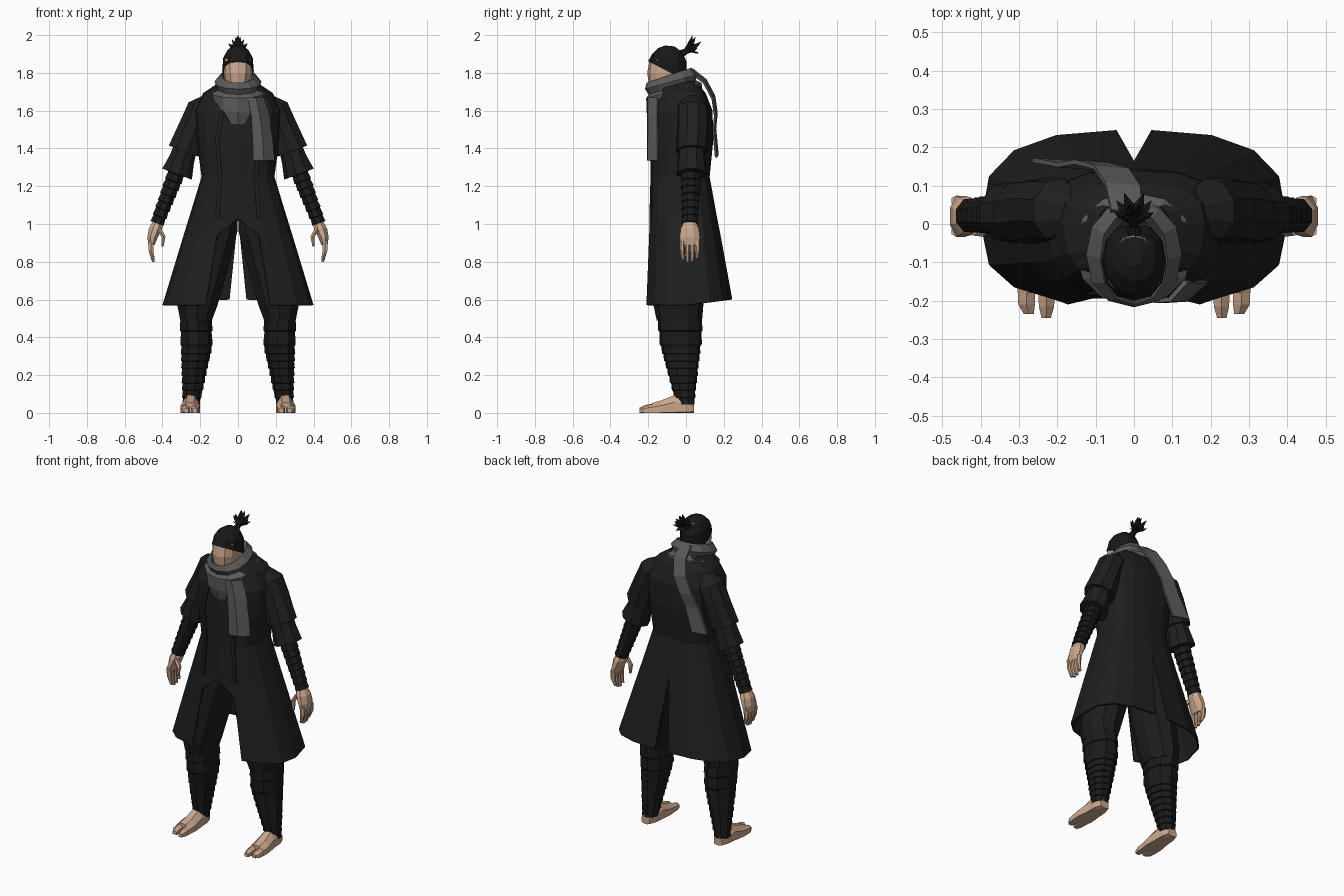
import bpy, bmesh, math
from mathutils import Vector


def material(name, rgb):
    m = bpy.data.materials.new(name)
    m.diffuse_color = (*rgb, 1)
    return m


COAT = material("coat black", (0.0135, 0.0135, 0.0135))
PANTS = material("trouser black", (0.012, 0.012, 0.013))
WRAP = material("wrap black", (0.0105, 0.0105, 0.0105))
HAIR = material("hair black", (0.009, 0.009, 0.009))
SCARF = material("scarf grey", (0.105, 0.105, 0.105))
SKIN = material("skin", (0.60, 0.39, 0.27))

X, Y, Z = Vector((1, 0, 0)), Vector((0, 1, 0)), Vector((0, 0, 1))
ARM_U = Vector((0.94, 0, 0.35))          # across the slanted arm


def loft(name, rows, mat, closed=True, caps=True, mirror=False, thick=0):
    """Skin a list of point rows with quads."""
    bm = bmesh.new()
    vs = [[bm.verts.new(p) for p in row] for row in rows]
    n = len(rows[0])
    for a, b in zip(vs, vs[1:]):
        for i in range(n if closed else n - 1):
            j = (i + 1) % n
            bm.faces.new((a[i], a[j], b[j], b[i]))
    if closed and caps:
        bm.faces.new(vs[0])
        bm.faces.new(vs[-1])
    bmesh.ops.recalc_face_normals(bm, faces=bm.faces)
    me = bpy.data.meshes.new(name)
    bm.to_mesh(me)
    bm.free()
    me.materials.append(mat)
    ob = bpy.data.objects.new(name, me)
    bpy.context.collection.objects.link(ob)
    if mirror:
        mod = ob.modifiers.new("mirror", 'MIRROR')
        mod.merge_threshold = 0.002
    if thick:
        mod = ob.modifiers.new("cloth", 'SOLIDIFY')
        mod.thickness, mod.offset = thick, 0
    return ob


def tube(name, path, mat, u=X, v=Y, n=8, mirror=True):
    """Elliptical tube; path rows are x, y, z, radius along u, radius along v."""
    rows = []
    for x, y, z, a, b in path:
        row = []
        for i in range(n):
            t = 2 * math.pi * (i + 0.5) / n
            p = Vector((x, y, z)) + u * a * math.cos(t) + v * b * math.sin(t)
            p.z = max(p.z, 0)
            row.append(p)
        rows.append(row)
    return loft(name, rows, mat, mirror=mirror)


def spow(v, e):
    return math.copysign(abs(v) ** e, v)


def body_ring(zf, zb, rx, yf, yb, n=12, e=0.9):
    """Ring between front yf and back yb, tilted from zf to zb."""
    row = []
    for i in range(n):
        t = 2 * math.pi * i / n
        k = (1 + spow(math.sin(t), e)) / 2
        row.append((rx * spow(math.cos(t), e), yf + (yb - yf) * k, zf + (zb - zf) * k))
    return row


def wraps(start, end, count, bump=0.006):
    """Bandage path: each turn flares a little over the next."""
    path = []
    for i in range(count):
        for f, extra in ((0, 0), (0.92, bump)):
            k = (i + f) / count
            p = [a + (b - a) * k for a, b in zip(start, end)]
            path.append((p[0], p[1], p[2], p[3] + extra, p[4] + extra))
    return path


# Long coat: half outline from front centre to back centre, mirrored
# z, half width, front y, back y, front opening, back slit
coat_rows = [(1.75, .09, -.13, .05, 0, 0), (1.69, .18, -.145, .10, 0, 0),
             (1.60, .225, -.175, .135, 0, 0), (1.45, .215, -.182, .14, 0, 0),
             (1.25, .188, -.18, .12, 0, 0), (1.03, .255, -.187, .16, 0, 0),
             (.94, .283, -.19, .178, .11, .01), (.57, .395, -.205, .24, .17, .045)]
rows = []
for z, rx, yf, yb, gap_f, gap_b in coat_rows:
    row = []
    for i in range(9):
        t = math.pi * (i / 8 - 0.5)
        s = spow(math.sin(t), 0.7)
        x = rx * abs(math.cos(t)) ** 0.7
        if i in (0, 8):
            x = gap_f if i == 0 else gap_b
        row.append((x, -s * yf if s < 0 else s * yb, z + (0.03 * max(s, 0) if z < .6 else 0)))
    rows.append(row)
loft("long_coat", rows, COAT, closed=False, mirror=True, thick=0.01)

# Coat front edges
loft("coat_lapel", [[(x, y, z), (x + .02, y + .002, z)] for x, y, z in
     ((.07, -.178, 1.6), (.10, -.185, 1.45), (.085, -.184, 1.25), (.10, -.19, 1.03))],
     COAT, closed=False, mirror=True, thick=0.008)

# Sleeves in two flared tiers
tube("upper_sleeve", [(.15, .03, 1.67, .035, .05), (.195, .035, 1.62, .075, .085),
                      (.235, .038, 1.52, .08, .085), (.285, .03, 1.385, .092, .085)],
     COAT, u=ARM_U, n=9)
tube("lower_sleeve", [(.275, .03, 1.42, .062, .07), (.30, .03, 1.34, .07, .075),
                      (.325, .03, 1.265, .086, .082)], COAT, u=ARM_U, n=9)

# Wrapped forearms
tube("forearm_wrap", wraps((.315, .027, 1.30, .048, .055), (.43, .022, 1.0, .034, .04), 8),
     WRAP, u=ARM_U)

# Hands: palm, four curled fingers, thumb
tube("palm", [(.425, .02, 1.01, .03, .035), (.437, .02, .975, .038, .052),
              (.452, .02, .93, .03, .058), (.458, .02, .89, .018, .054)], SKIN)
for i in range(4):
    y = -.02 + i * .027
    drop = (0, .012, .008, -.008)[i]
    tube("finger", [(.46, y, .91, .018, .014), (.461, y, .86, .014, .013),
                    (.448, y * .9 + .002, .81 - drop, .008, .01)], SKIN, n=6)
tube("thumb", [(.42, -.01, .975, .016, .02), (.395, -.018, .935, .013, .015),
               (.40, -.022, .88, .007, .01)], SKIN, n=6)

# Baggy trousers and wrapped shins
tube("trouser_leg", [(.085, -.03, 1.12, .087, .12), (.11, -.03, .96, .112, .135),
                     (.17, -.035, .76, .122, .135), (.215, -.04, .57, .112, .132),
                     (.222, -.035, .49, .088, .12)], PANTS, n=10)
tube("calf_wrap", wraps((.225, -.032, .50, .085, .118), (.222, -.028, .36, .082, .108), 2)
     + wraps((.222, -.028, .35, .082, .104), (.25, -.004, .04, .042, .044), 8), WRAP, n=9)

# Feet with a split toe
tube("foot", [(.25, .042, .02, .03, .035), (.25, .0, .03, .045, .065),
              (.25, -.06, .03, .048, .07), (.253, -.13, .02, .056, .05),
              (.255, -.18, .015, .052, .04)], SKIN, u=X, v=Z)
tube("big_toe", [(.228, -.16, .015, .025, .036), (.228, -.215, .012, .023, .03),
                 (.229, -.245, .01, .014, .018)], SKIN, u=X, v=Z, n=6)
tube("small_toes", [(.28, -.16, .015, .027, .034), (.28, -.21, .012, .025, .028),
                    (.274, -.235, .01, .015, .016)], SKIN, u=X, v=Z, n=6)

# Head and hair cap
loft("head", [body_ring(*r) for r in (
    (1.64, 1.64, .05, -.11, .0), (1.71, 1.71, .05, -.175, -.01),
    (1.745, 1.745, .068, -.198, -.005), (1.80, 1.80, .077, -.205, -.003),
    (1.87, 1.87, .077, -.193, -.005), (1.92, 1.92, .05, -.15, -.03))], SKIN)
loft("hair_cap", [body_ring(*r) for r in (
    (1.862, 1.755, .084, -.2, .004), (1.90, 1.86, .078, -.18, .003),
    (1.93, 1.91, .056, -.15, -.02), (1.945, 1.94, .022, -.11, -.06))], HAIR)

# Top knot with spikes
tube("knot", [(0, -.03, 1.90, .022, .022), (0, .0, 1.915, .016, .016),
              (0, .02, 1.93, .028, .026)], HAIR, v=Vector((0, .6, -.8)), n=7, mirror=False)
tips = [(0, .035, 2.0), (.03, .02, 1.975), (.05, .03, 1.955), (.045, .06, 1.93),
        (.025, .08, 1.965), (.02, .07, 1.905), (.035, -.005, 1.935), (.012, .05, 1.99)]
for x, y, z in tips:
    tube("hair_spike", [(x * .15, .01, 1.918, .013, .013),
                        (x * .6, .01 + (y - .01) * .6, 1.918 + (z - 1.918) * .55, .014, .012),
                        (x, y, z, .001, .001)],
         HAIR, v=Vector((0, .7, -.7)), n=5)

# Scarf: two tilted folds round the neck, draped lower at the front
loft("scarf_wrap", [body_ring(*r) for r in (
    (1.70, 1.79, .075, -.19, .0), (1.745, 1.825, .088, -.208, .03),
    (1.715, 1.79, .122, -.214, .055), (1.685, 1.76, .108, -.195, .05),
    (1.665, 1.745, .15, -.208, .08), (1.59, 1.69, .135, -.205, .085),
    (1.525, 1.66, .065, -.192, .06))], SCARF, caps=False, thick=0.006)

# Scarf ends: one on the chest, one drifting down the back
loft("scarf_front_end", [[(a, -.2, z), ((a + b) / 2, -.197, z), (b, -.15, z)] for a, b, z in
     ((.05, .135, 1.67), (.07, .16, 1.57), (.077, .18, 1.45), (.08, .19, 1.335))],
     SCARF, closed=False, thick=0.012)
loft("scarf_back_end", [[(x - w, y + .004, z + .008), (x + w, y - .004, z - .008)] for x, y, z, w in
     ((-.02, .03, 1.81, .04), (-.03, .10, 1.755, .045), (-.06, .145, 1.67, .045),
      (-.11, .158, 1.58, .045), (-.15, .15, 1.5, .048), (-.21, .163, 1.36, .055))],
     SCARF, closed=False, thick=0.012)
